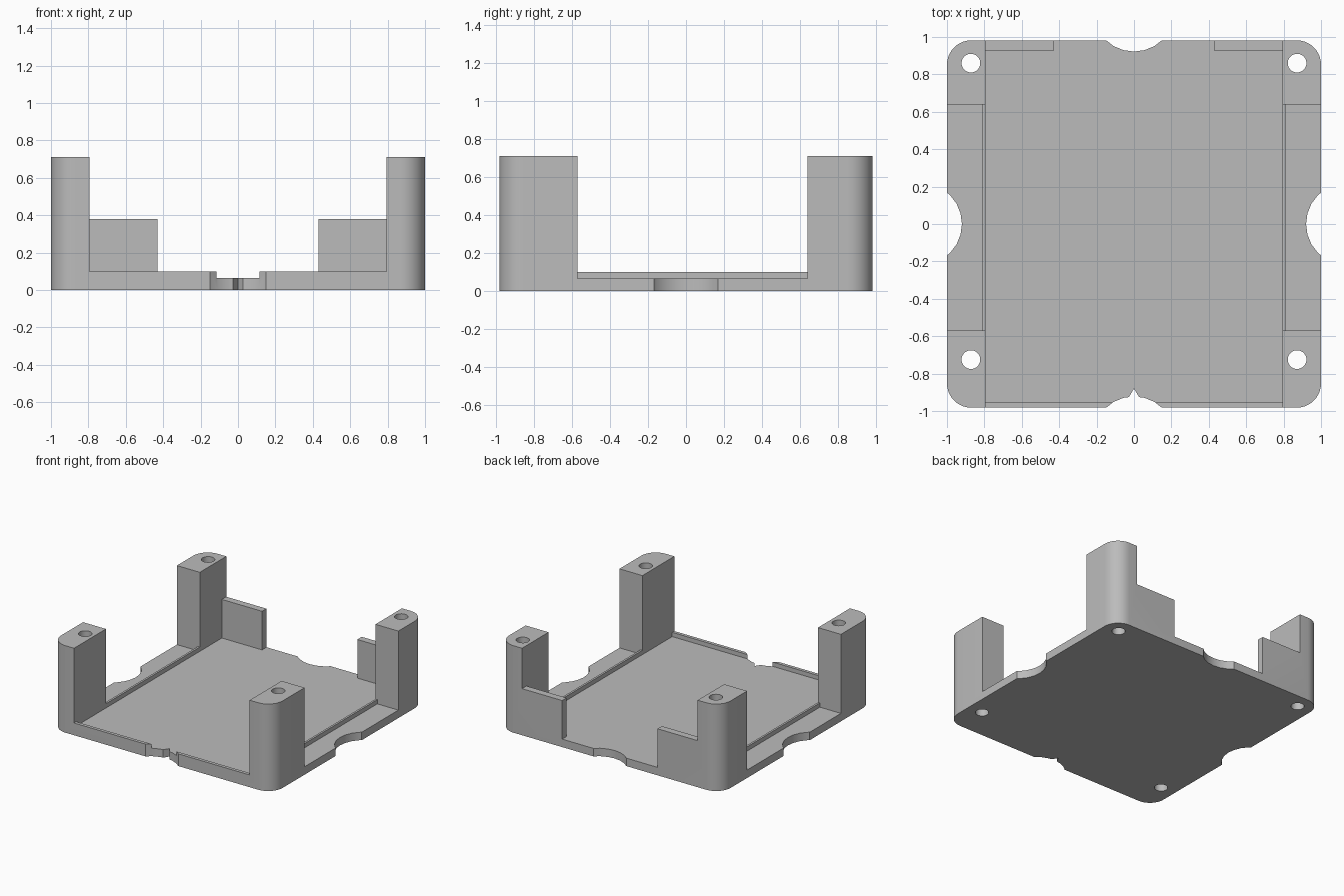
import bpy
import bmesh
from math import radians, cos, sin, pi

if "Cube" in bpy.data.objects:
    bpy.data.objects.remove(bpy.data.objects["Cube"], do_unlink=True)

HALF_X, HALF_Y = 1.0, 0.982
FLOOR, LIP, TAB, TOP = 0.065, 0.1, 0.38, 0.71
INNER = 0.793          # inside face of the corner posts
CORNER = 0.13
OUT = 1.2              # reach of cutters past the body


def prism(name, outline, z0, z1):
    """Extrude a counter-clockwise outline between two heights."""
    bm = bmesh.new()
    low = [bm.verts.new((x, y, z0)) for x, y in outline]
    high = [bm.verts.new((x, y, z1)) for x, y in outline]
    bm.faces.new(low[::-1])
    bm.faces.new(high)
    n = len(outline)
    for i in range(n):
        j = (i + 1) % n
        bm.faces.new((low[i], low[j], high[j], high[i]))
    mesh = bpy.data.meshes.new(name)
    bm.to_mesh(mesh)
    bm.free()
    obj = bpy.data.objects.new(name, mesh)
    bpy.context.collection.objects.link(obj)
    return obj


def circle(cx, cy, r, n):
    return [(cx + r * cos(2 * pi * i / n), cy + r * sin(2 * pi * i / n)) for i in range(n)]


def rounded_rect(hx, hy, r, steps=10):
    pts = []
    for k, (sx, sy) in enumerate([(1, 1), (-1, 1), (-1, -1), (1, -1)]):
        for i in range(steps + 1):
            a = (k + i / steps) * pi / 2
            pts.append((sx * (hx - r) + r * cos(a), sy * (hy - r) + r * sin(a)))
    return pts


def carve(body, outline, z0=-0.1, z1=1.0):
    cutter = prism("cutter", outline, z0, z1)
    cutter.hide_render = True
    mod = body.modifiers.new("carve", "BOOLEAN")
    mod.operation = "DIFFERENCE"
    mod.solver = "EXACT"
    mod.object = cutter
    bpy.ops.object.modifier_apply(modifier=mod.name)
    mesh = cutter.data
    bpy.data.objects.remove(cutter, do_unlink=True)
    bpy.data.meshes.remove(mesh)


def carve_box(body, x0, x1, y0, y1, z0):
    carve(body, [(x0, y0), (x1, y0), (x1, y1), (x0, y1)], z0)


# Solid block with rounded corners
tray = prism("enclosure_tray", rounded_rect(HALF_X, HALF_Y, CORNER), 0, TOP)
bpy.ops.object.select_all(action="DESELECT")
tray.select_set(True)
bpy.context.view_layer.objects.active = tray

# Interior, front lip, back tabs and the gap between the tabs
carve_box(tray, -INNER, INNER, -OUT, OUT, TAB)
carve_box(tray, -INNER, INNER, -OUT, 0.925, LIP)
carve_box(tray, -INNER, INNER, -0.955, 0.925, FLOOR)
carve_box(tray, -0.43, 0.43, 0.8, OUT, FLOOR)

# Side openings: a thin lip along the floor and a lower ledge outside it
for s in (-1, 1):
    x_in, x_lip = sorted((s * 0.75, s * OUT)), sorted((s * 0.81, s * OUT))
    carve_box(tray, *x_in, -0.57, 0.64, LIP)
    carve_box(tray, *x_lip, -0.57, 0.64, FLOOR)

    # Screw holes and side finger notch
    for y in (-0.725, 0.86):
        carve(tray, circle(s * 0.872, y, 0.05, 32))
    carve(tray, circle(s * 1.14, 0, 0.22, 24))

    # Front and back notches
    carve(tray, circle(0, s * 1.14, 0.218, 24))

# Small pointed cut in the front notch
carve(tray, [(-0.06, -0.98), (0.06, -0.98), (0, -0.88)])

# Plain grey finish
grey = bpy.data.materials.new("plain_grey")
grey.use_nodes = True
colour = (0.5, 0.5, 0.5, 1)
grey.diffuse_color = colour
grey.node_tree.nodes["Principled BSDF"].inputs["Base Color"].default_value = colour
tray.data.materials.clear()
tray.data.materials.append(grey)
for face in tray.data.polygons:
    face.material_index = 0

bpy.ops.object.shade_smooth_by_angle(angle=radians(30))
